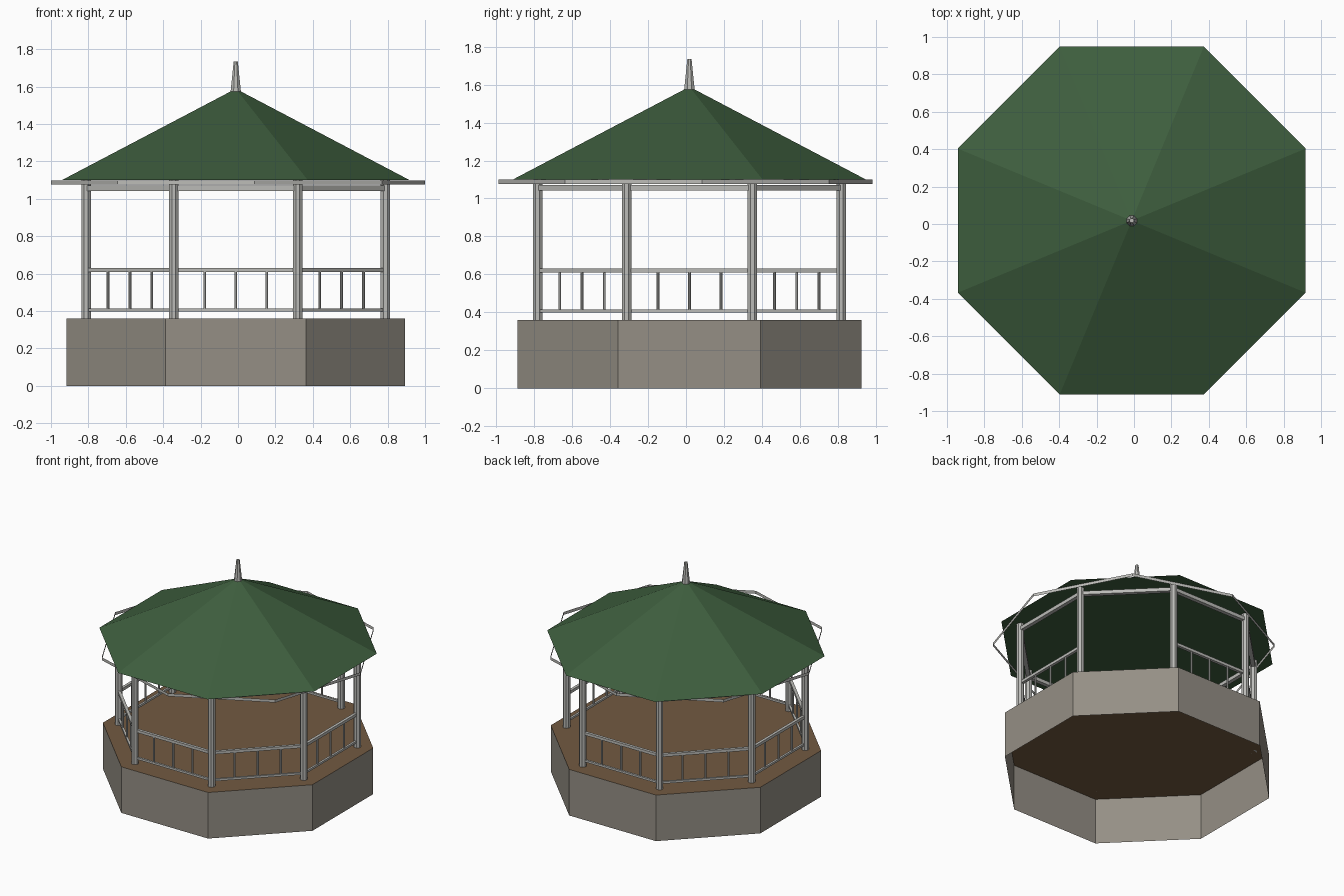
import bpy, bmesh, math
from mathutils import Vector, Matrix

if "Cube" in bpy.data.objects:
    bpy.data.objects.remove(bpy.data.objects["Cube"], do_unlink=True)

CX, CY = -0.012, 0.018          # axis of the pavilion
STEP = math.tau / 8
APOTHEM_TO_RADIUS = 1 / math.cos(STEP / 2)


def material(name, rgb):
    m = bpy.data.materials.new(name)
    m.use_nodes = True
    colour = (*rgb, 1)
    m.diffuse_color = colour
    m.node_tree.nodes["Principled BSDF"].inputs["Base Color"].default_value = colour
    return m


green = material("roof_green", (0.048, 0.112, 0.048))
stone = material("stone", (0.30, 0.275, 0.235))
wood = material("floor_wood", (0.17, 0.102, 0.053))
grey = material("painted_grey", (0.50, 0.50, 0.475))


def finish(name, bm, *mats):
    mesh = bpy.data.meshes.new(name)
    bm.to_mesh(mesh)
    bm.free()
    for m in mats:
        mesh.materials.append(m)
    obj = bpy.data.objects.new(name, mesh)
    bpy.context.collection.objects.link(obj)
    return obj


def prism(bm, r1, r2, z1, z2, x=CX, y=CY, turn=STEP / 2, sides=8, caps=True):
    """Upright prism or cone frustum between two heights."""
    mat = Matrix.Translation((x, y, (z1 + z2) / 2)) @ Matrix.Rotation(turn, 4, "Z")
    bmesh.ops.create_cone(bm, cap_ends=caps, segments=sides, radius1=r1, radius2=r2,
                          depth=z2 - z1, matrix=mat)


def bar(bm, a, b, width, height):
    """Level box bar from a to b."""
    d = b - a
    mat = (Matrix.Translation((a + b) / 2)
           @ Matrix.Rotation(math.atan2(d.y, d.x), 4, "Z")
           @ Matrix.Diagonal((d.length, width, height, 1)))
    bmesh.ops.create_cube(bm, size=1, matrix=mat)


def corner(k, z=0):
    """Post position at corner k."""
    a, r = (k + 0.5) * STEP, 0.80 * APOTHEM_TO_RADIUS
    return Vector((CX + r * math.cos(a), CY + r * math.sin(a), z))


# Stone plinth, open below, with a wooden floor on top
bm = bmesh.new()
r = 0.906 * APOTHEM_TO_RADIUS
prism(bm, r, r, 0, 0.36)
bm.normal_update()
bmesh.ops.delete(bm, geom=[f for f in bm.faces if f.normal.z < -0.9], context="FACES_ONLY")
for f in bm.faces:
    f.material_index = 1 if f.normal.z > 0.9 else 0
finish("plinth_and_floor", bm, stone, wood)

# Posts
bm = bmesh.new()
for k in range(8):
    p = corner(k)
    prism(bm, 0.027, 0.027, 0.36, 1.10, p.x, p.y)
finish("posts", bm, grey)

# Beams under the roof, all round
bm = bmesh.new()
for k in range(8):
    bar(bm, corner(k, 1.057), corner(k + 1, 1.057), 0.03, 0.028)
finish("beams", bm, grey)

# Railings, leaving one diagonal side open as the entrance
bm = bmesh.new()
for k in range(8):
    if k == 0:
        continue
    for z, w in ((0.62, 0.022), (0.406, 0.016)):
        bar(bm, corner(k, z), corner(k + 1, z), w, w)
    for t in (0.25, 0.5, 0.75):
        p = corner(k).lerp(corner(k + 1), t)
        prism(bm, 0.008, 0.008, 0.406, 0.62, p.x, p.y)
finish("railings", bm, grey)

# Thin eave band, turned slightly against the roof
bm = bmesh.new()
prism(bm, 1.004, 1.004, 1.076, 1.099, 0, -0.003, math.radians(5), caps=False)
bmesh.ops.scale(bm, vec=(1, 0.985, 1), verts=bm.verts)
finish("eave_band", bm, grey)

# Roof and finial
bm = bmesh.new()
prism(bm, 0.93 * APOTHEM_TO_RADIUS, 0.022, 1.10, 1.578)
finish("roof", bm, green)

bm = bmesh.new()
prism(bm, 0.03, 0.012, 1.572, 1.735)
finish("finial", bm, grey)
